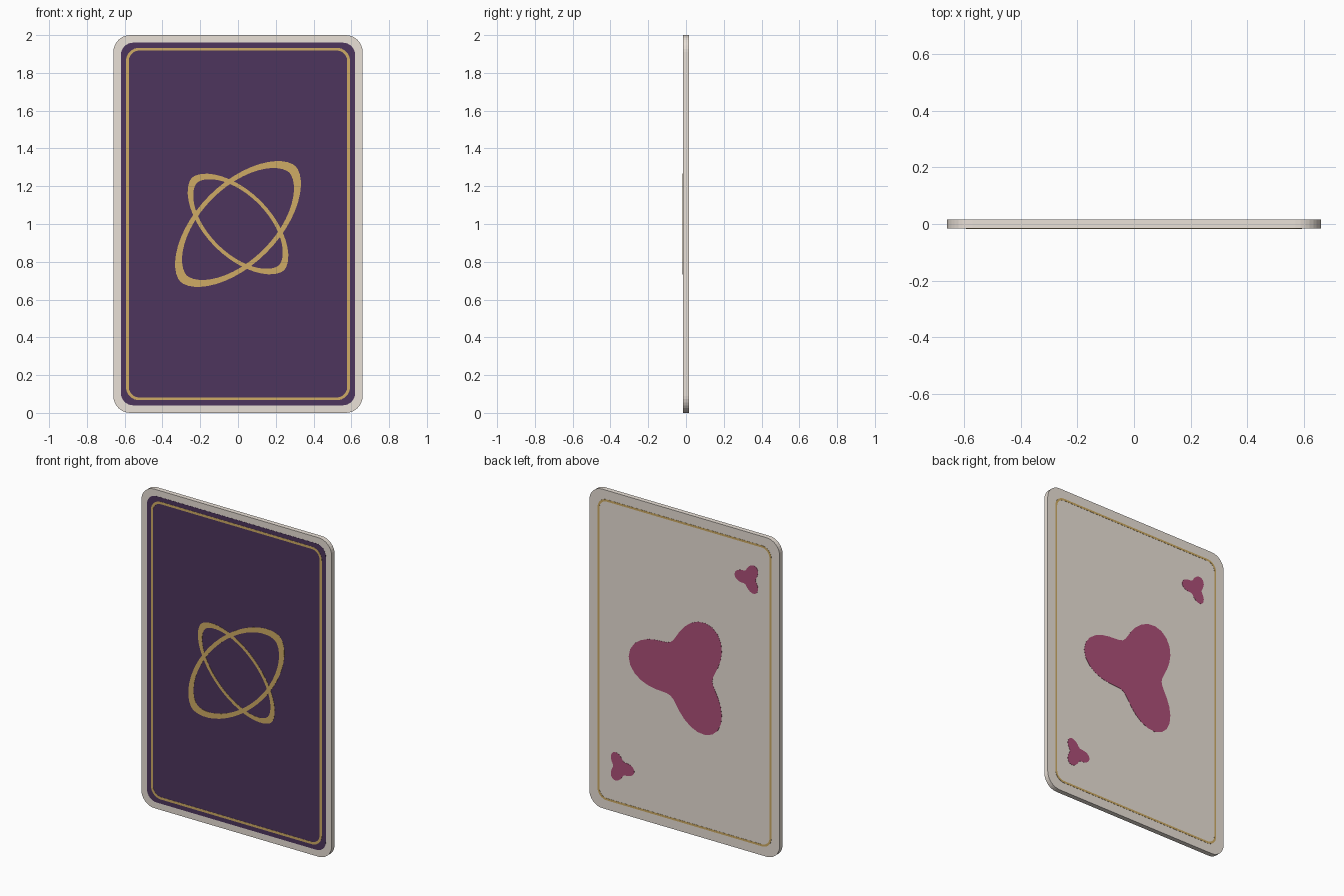
import bpy, bmesh
from math import sin, cos, pi, radians, copysign

if "Cube" in bpy.data.objects:
    bpy.data.objects.remove(bpy.data.objects["Cube"])

Z0 = 1.0          # height of the card centre
HALF = 0.015      # half the card thickness


def material(name, rgb):
    m = bpy.data.materials.new(name)
    m.diffuse_color = (*rgb, 1)
    m.use_nodes = True
    m.node_tree.nodes["Principled BSDF"].inputs["Base Color"].default_value = m.diffuse_color
    return m


cream = material("cream", (0.82, 0.75, 0.68))
purple = material("purple", (0.075, 0.035, 0.11))
gold = material("gold", (0.62, 0.41, 0.13))
pink = material("pink", (0.42, 0.08, 0.19))


# Outlines, as (x, z) points around the card centre
def rounded_rect(hx, hz, r, n=8):
    pts = []
    for k, (sx, sz) in enumerate([(1, 1), (-1, 1), (-1, -1), (1, -1)]):
        for i in range(n + 1):
            a = (k + i / n) * pi / 2
            pts.append((sx * (hx - r) + r * cos(a), sz * (hz - r) + r * sin(a)))
    return pts


def lens(a, b, tilt, n=48):
    pts = []
    for i in range(n):
        t = 2 * pi * i / n
        d, e = a * cos(t), b * copysign(abs(sin(t)) ** 1.15, sin(t))
        pts.append((d * cos(tilt) - e * sin(tilt), d * sin(tilt) + e * cos(tilt)))
    return pts


def trefoil(r, cx=0, cz=0, turn=0, n=48):
    pts = []
    for i in range(n):
        t = 2 * pi * i / n
        q = r * (1 + cos(3 * t) / 3)
        pts.append((cx + q * cos(t + turn), cz + q * sin(t + turn)))
    return pts


def finish(name, bm, mat):
    bmesh.ops.recalc_face_normals(bm, faces=bm.faces)
    me = bpy.data.meshes.new(name)
    bm.to_mesh(me)
    bm.free()
    me.materials.append(mat)
    ob = bpy.data.objects.new(name, me)
    bpy.context.collection.objects.link(ob)
    return ob


def plate(name, pts, y0, y1, mat):
    bm = bmesh.new()
    rings = [[bm.verts.new((x, y, Z0 + z)) for x, z in pts] for y in (y0, y1)]
    for ring in rings:
        bm.faces.new(ring)
    n = len(pts)
    for i in range(n):
        j = (i + 1) % n
        bm.faces.new((rings[0][i], rings[0][j], rings[1][j], rings[1][i]))
    return finish(name, bm, mat)


def band(name, outer, inner, y0, y1, mat):
    bm = bmesh.new()
    loops = [[bm.verts.new((x, y, Z0 + z)) for x, z in pts]
             for pts, y in ((outer, y0), (outer, y1), (inner, y1), (inner, y0))]
    n = len(outer)
    for k in range(4):
        p, q = loops[k], loops[(k + 1) % 4]
        for i in range(n):
            j = (i + 1) % n
            bm.faces.new((p[i], p[j], q[j], q[i]))
    return finish(name, bm, mat)


# Card body
plate("card", rounded_rect(0.66, 1.0, 0.09), -HALF, HALF, cream)

# Front: purple panel, gold frame and two crossed rings
F = -HALF - 0.001
plate("front_panel", rounded_rect(0.62, 0.96, 0.065), F, -HALF + 0.001, purple)
band("front_frame", rounded_rect(0.593, 0.933, 0.07),
     rounded_rect(0.578, 0.918, 0.055), F - 0.001, F + 0.0005, gold)
for name, s, tilt, lift in (("large_ring", 1.0, 45, 0.001), ("small_ring", 0.8, 135, 0.0013)):
    a, b = 0.432 * s, 0.214 * s
    band(name, lens(a, b, radians(tilt)), lens(a * 0.89, b * 0.89, radians(tilt)),
         F - lift, F + 0.0005, gold)

# Back: gold frame, large three-lobed mark and two small corner marks
B = HALF + 0.0012
band("back_frame", rounded_rect(0.603, 0.943, 0.065),
     rounded_rect(0.59, 0.93, 0.052), HALF - 0.0005, B, gold)
plate("centre_mark", trefoil(0.29), HALF - 0.0005, B, pink)
for name, s in (("upper_mark", 1), ("lower_mark", -1)):
    plate(name, trefoil(0.073, -0.445 * s, 0.713 * s, 0 if s > 0 else pi),
          HALF - 0.0005, B, pink)
